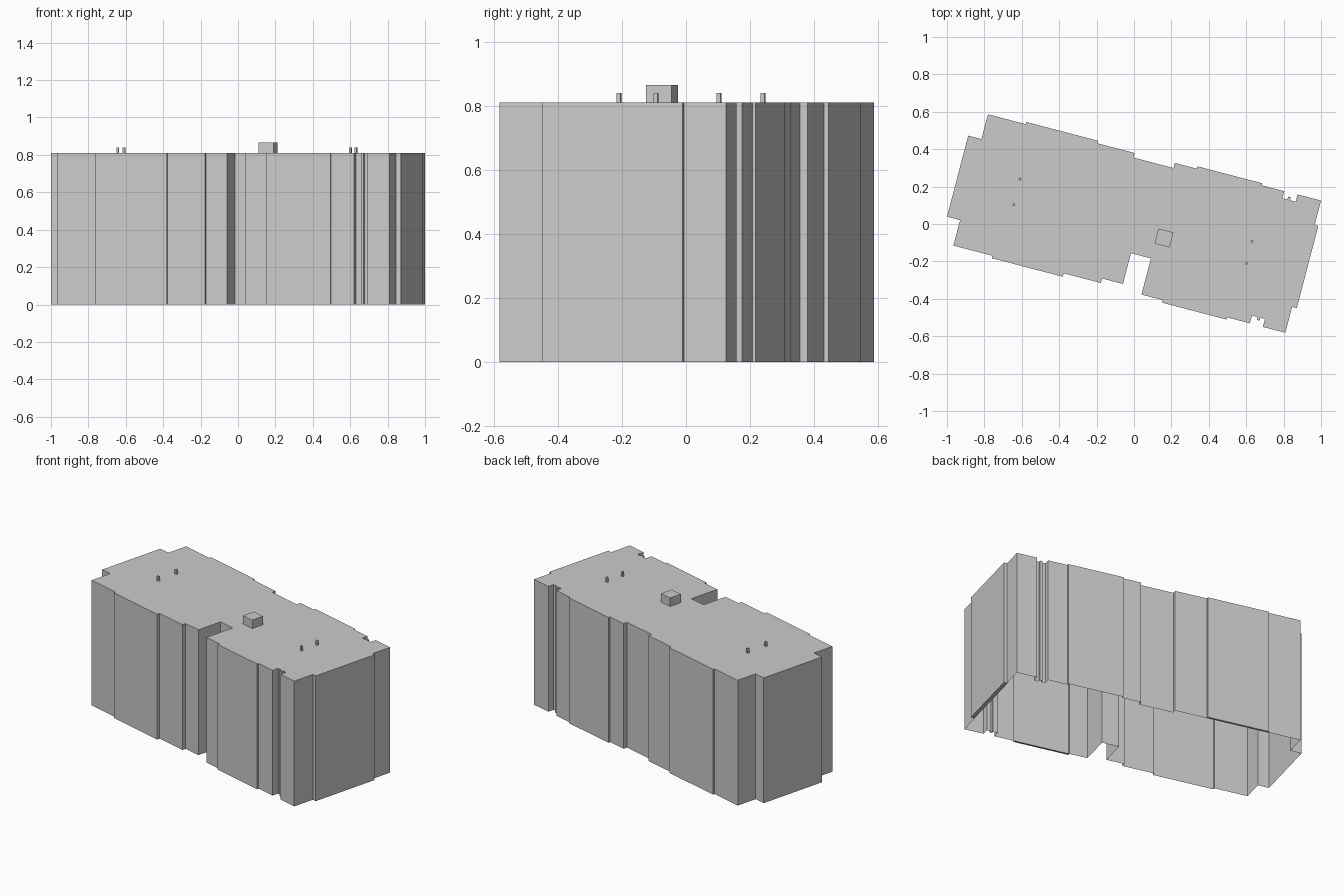
import bpy, bmesh
from math import radians
from mathutils import Matrix

if "Cube" in bpy.data.objects:
    bpy.data.objects.remove(bpy.data.objects["Cube"])

TURN = Matrix.Rotation(radians(-14.65), 4, 'Z')
ROOF_Z = 0.81


def finish(name, bm):
    mesh = bpy.data.meshes.new(name)
    bm.transform(TURN)
    bm.to_mesh(mesh)
    bm.free()
    obj = bpy.data.objects.new(name, mesh)
    bpy.context.collection.objects.link(obj)
    return obj


def box(name, x, y, size, top):
    bm = bmesh.new()
    height = top - ROOF_Z
    m = Matrix.Translation((x, y, ROOF_Z + height / 2)) @ Matrix.Diagonal((size, size, height, 1))
    bmesh.ops.create_cube(bm, size=1, matrix=m)
    return finish(name, bm)


def soffit(name, x0, x1, y0, y1):
    bm = bmesh.new()
    # wound clockwise from above so that it faces down
    bm.faces.new([bm.verts.new((x, y, 0)) for x, y in ((x0, y0), (x0, y1), (x1, y1), (x1, y0))])
    return finish(name, bm)


# Right-angled footprint, walked clockwise: alternating y and x stops
start = (-0.977, -0.215)
stops = [
    # left end and back side
    0.233, -0.904, 0.37, -0.695, 0.382, -0.299, 0.368, -0.093, 0.343, 0.129,
    0.371, 0.25, 0.384, 0.608, 0.373, 0.733, 0.334, 0.76, 0.35, 0.775,
    0.334, 0.806, 0.374, 0.936,
    # right end
    0.239, 0.956, -0.215, 0.93,
    # front side with entrance recess
    -0.358, 0.806, -0.314, 0.78, -0.33, 0.765, -0.314, 0.734, -0.357, 0.608,
    -0.369, 0.251, -0.355, 0.134, -0.155, 0.024, -0.325, -0.091, -0.35, -0.297,
    -0.369, -0.69, -0.356, -0.905,
]
x, y = start
outline = [start]
for i, stop in enumerate(stops):
    x, y = (x, stop) if i % 2 == 0 else (stop, y)
    outline.append((x, y))
outline.append((x, start[1]))

# Building shell: walls and flat roof, open underneath
bm = bmesh.new()
low = [bm.verts.new((x, y, 0)) for x, y in outline]
high = [bm.verts.new((x, y, ROOF_Z)) for x, y in outline]
n = len(outline)
for i in range(n):
    j = (i + 1) % n
    bm.faces.new((low[i], high[i], high[j], low[j]))
bm.faces.new(high[::-1])
finish("building_shell", bm)

# Undersides of three projecting bays
soffit("back_bay_underside", -0.695, -0.299, 0.368, 0.382)
soffit("front_bay_underside", 0.251, 0.608, -0.369, -0.356)
soffit("right_bay_underside", 0.932, 0.956, -0.215, 0.239)

# Rooftop stair housing and vents
box("roof_housing", 0.174, -0.032, 0.083, 0.865)
for i, (x, y) in enumerate(((-0.651, 0.078), (-0.648, -0.063), (0.633, 0.069), (0.634, -0.051))):
    box(f"roof_vent_{i + 1}", x, y, 0.013, 0.84)
